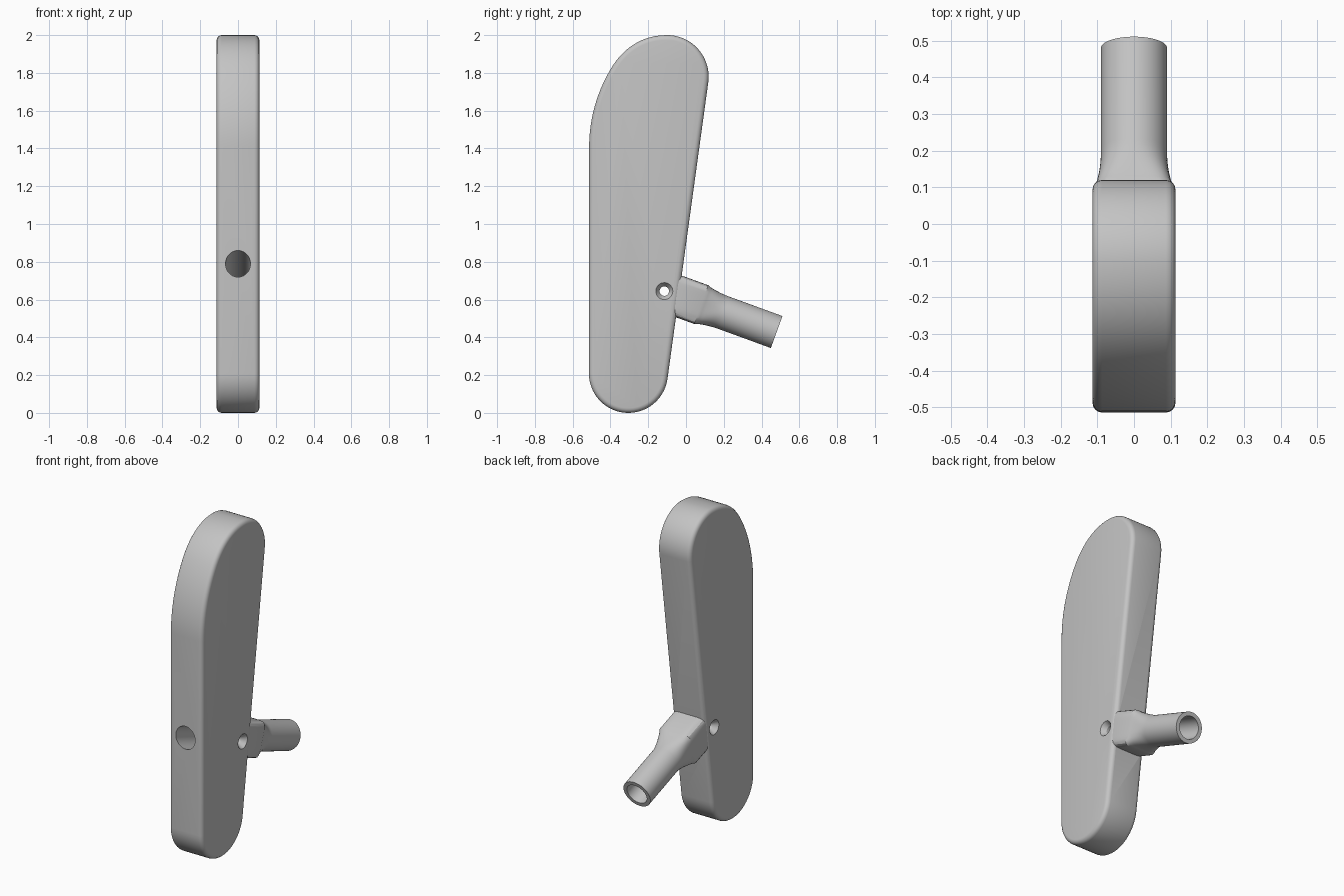
import bpy, bmesh
from math import sin, cos, pi, radians
from mathutils import Vector, Matrix
from mathutils.geometry import interpolate_bezier

cube = bpy.data.objects.get("Cube")
if cube:
    bpy.data.objects.remove(cube, do_unlink=True)

grey = bpy.data.materials.new("plain grey")
grey.use_nodes = True
GREY = (0.55, 0.55, 0.55, 1)
grey.diffuse_color = GREY
grey.node_tree.nodes["Principled BSDF"].inputs["Base Color"].default_value = GREY

# Axis of the socket and its bore, sloping down towards the back
TILT = radians(20)
AXIS = Vector((0, cos(TILT), -sin(TILT)))
UP = Vector((0, sin(TILT), cos(TILT)))
TUBE_END = Vector((0, 0.48, 0.428))


def loft(name, rings):
    """Closed skin through rings that have equal point counts."""
    bm = bmesh.new()
    loops = [[bm.verts.new(p) for p in ring] for ring in rings]
    n = len(loops[0])
    for a, b in zip(loops, loops[1:]):
        for i in range(n):
            j = (i + 1) % n
            bm.faces.new((a[i], a[j], b[j], b[i]))
    bm.faces.new(loops[0][::-1])
    bm.faces.new(loops[-1])
    bmesh.ops.recalc_face_normals(bm, faces=bm.faces)
    mesh = bpy.data.meshes.new(name)
    bm.to_mesh(mesh)
    bm.free()
    mesh.materials.append(grey)
    obj = bpy.data.objects.new(name, mesh)
    bpy.context.collection.objects.link(obj)
    return obj


def section(centre, u, v, size, power=2, n=64):
    """Superellipse ring: power 2 is a circle, higher is squarer."""
    ring = []
    for i in range(n):
        c, s = cos(2 * pi * i / n), sin(2 * pi * i / n)
        r = size / (abs(c) ** power + abs(s) ** power) ** (1 / power)
        ring.append(centre + u * (r * c) + v * (r * s))
    return ring


def apply(obj, kind, **settings):
    mod = obj.modifiers.new(kind.title(), kind)
    for key, value in settings.items():
        setattr(mod, key, value)
    bpy.ops.object.select_all(action='DESELECT')
    bpy.context.view_layer.objects.active = obj
    obj.select_set(True)
    bpy.ops.object.modifier_apply(modifier=mod.name)


def combine(obj, other, operation):
    apply(obj, 'BOOLEAN', object=other, operation=operation, solver='EXACT')
    bpy.data.objects.remove(other, do_unlink=True)


def arc(y, z, r, start, end, n):
    steps = [radians(start + (end - start) * i / n) for i in range(n + 1)]
    return [(y + r * cos(a), z + r * sin(a)) for a in steps]


# Blade: side profile extruded across x, with rounded rims
outline = arc(-0.305, 0.209, 0.209, -180, -7.8, 28)
outline += arc(-0.1, 1.78, 0.22, -7.8, 90, 20)
for knots in (((-0.1, 2), (-0.23, 2), (-0.335, 1.935), (-0.405, 1.81)),
              ((-0.405, 1.81), (-0.475, 1.69), (-0.512, 1.55), (-0.513, 1.41))):
    curve = interpolate_bezier(*[Vector((y, z, 0)) for y, z in knots], 13)
    outline += [(p.x, p.y) for p in curve[1:]]
blade = loft("paddle_blade", [[Vector((x, y, z)) for y, z in outline]
                              for x in (-0.113, 0.113)])
apply(blade, 'BEVEL', width=0.026, segments=4, limit_method='ANGLE',
      angle_limit=radians(60), use_clamp_overlap=False)

# Socket: squared block that flares into a round tube
X = Vector((1, 0, 0))
rings = [section(TUBE_END + AXIS * s, X, UP, 0.109, 7) for s in (-0.66, -0.425)]
for i in range(1, 9):
    t = i / 8
    blend = (1 - t) ** 2
    rings.append(section(TUBE_END + AXIS * (-0.425 + 0.13 * t), X, UP,
                         0.09 + 0.017 * blend, 2 + 4 * blend))
rings.append(section(TUBE_END, X, UP, 0.09))
combine(blade, loft("socket", rings), 'UNION')

# Bore running through the blade and the tube
bore = loft("bore_cutter", [section(TUBE_END + AXIS * s, X, UP, 0.066)
                            for s in (-1.3, 0.1)])
combine(blade, bore, 'DIFFERENCE')

# Cross pin hole, countersunk on both sides
pin = TUBE_END - AXIS * 0.633
Y, Z = Vector((0, 1, 0)), Vector((0, 0, 1))
profile = ((-0.15, 0.045), (-0.113, 0.045), (-0.083, 0.025),
           (0.083, 0.025), (0.113, 0.045), (0.15, 0.045))
hole = loft("pin_hole_cutter", [section(pin + X * x, Y, Z, r, n=32)
                                for x, r in profile])
combine(blade, hole, 'DIFFERENCE')

bpy.ops.object.select_all(action='DESELECT')
bpy.context.view_layer.objects.active = blade
blade.select_set(True)
bpy.ops.object.shade_smooth_by_angle(angle=radians(28))
